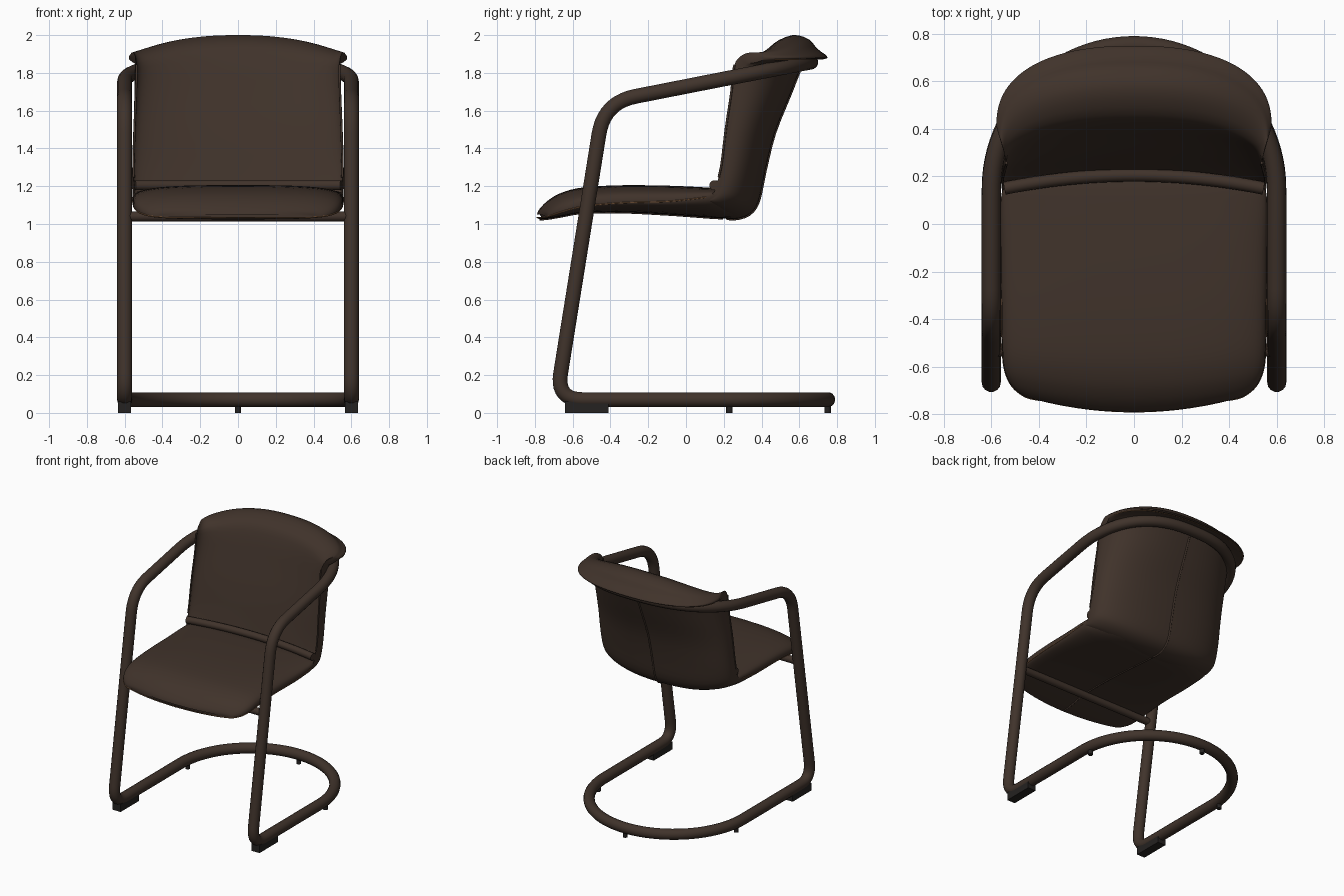
import bpy, bmesh, math
from mathutils import Vector

if "Cube" in bpy.data.objects:
    bpy.data.objects.remove(bpy.data.objects["Cube"])


def material(name, rgb):
    m = bpy.data.materials.new(name)
    m.diffuse_color = (*rgb, 1)
    m.use_nodes = True
    m.node_tree.nodes["Principled BSDF"].inputs["Base Color"].default_value = m.diffuse_color
    return m


LEATHER = material("brown leather", (0.051, 0.0325, 0.0235))
METAL = material("bronze metal", (0.051, 0.0330, 0.0240))
RUBBER = material("dark rubber", (0.018, 0.016, 0.015))
THREAD = material("tan thread", (0.17, 0.085, 0.038))


def finish(ob, mat, angle=50):
    ob.data.materials.clear()
    ob.data.materials.append(mat)
    bpy.ops.object.select_all(action='DESELECT')
    ob.select_set(True)
    bpy.context.view_layer.objects.active = ob
    bpy.ops.object.shade_smooth_by_angle(angle=math.radians(angle))
    return ob


def loft(name, rings, mat):
    """Skin a row of closed sections and cap both ends."""
    bm = bmesh.new()
    rows = [[bm.verts.new(p) for p in r] for r in rings]
    n = len(rows[0])
    for a, b in zip(rows, rows[1:]):
        for i in range(n):
            j = (i + 1) % n
            bm.faces.new((a[i], a[j], b[j], b[i]))
    bm.faces.new(rows[0])
    bm.faces.new(rows[-1])
    bmesh.ops.remove_doubles(bm, verts=bm.verts, dist=0.0005)
    bmesh.ops.recalc_face_normals(bm, faces=bm.faces)
    me = bpy.data.meshes.new(name)
    bm.to_mesh(me)
    bm.free()
    ob = bpy.data.objects.new(name, me)
    bpy.context.collection.objects.link(ob)
    return finish(ob, mat)


def tube(name, pts, radius, mat, cyclic=False, res=5):
    cu = bpy.data.curves.new(name, 'CURVE')
    cu.dimensions = '3D'
    cu.bevel_depth = radius
    cu.bevel_resolution = res
    cu.use_fill_caps = True
    sp = cu.splines.new('POLY')
    sp.points.add(len(pts) - 1)
    for p, co in zip(sp.points, pts):
        p.co = (*co, 1)
    sp.use_cyclic_u = cyclic
    ob = bpy.data.objects.new(name, cu)
    bpy.context.collection.objects.link(ob)
    bpy.ops.object.select_all(action='DESELECT')
    ob.select_set(True)
    bpy.context.view_layer.objects.active = ob
    bpy.ops.object.convert(target='MESH')
    return finish(bpy.context.object, mat)


def fillet(before, corner, after, trim, n=10):
    c = Vector(corner)
    a = c + (Vector(before) - c).normalized() * trim
    b = c + (Vector(after) - c).normalized() * trim
    return [a.lerp(c, t / n).lerp(c.lerp(b, t / n), t / n) for t in range(n + 1)]


def smooth_rows(rows, steps):
    """Catmull-Rom refinement of a list of number tuples."""
    out = []
    last = len(rows) - 1
    for i in range(last):
        q = [rows[max(0, min(last, i + k))] for k in (-1, 0, 1, 2)]
        for s in range(steps):
            t = s / steps
            out.append([0.5 * (2 * b + (c - a) * t + (2 * a - 5 * b + 4 * c - d) * t * t
                               + (3 * b - a - 3 * c + d) * t ** 3)
                        for a, b, c, d in zip(*q)])
    return out + [list(rows[last])]


# Continuous bent frame: rear base arc, front legs, arms and rear top arc
X, BASE_Z = 0.6, 0.07
low, high = (X, -0.686, BASE_Z), (X, -0.434, 1.643)
arm_z = lambda y: 1.67 + 0.195 * (y + 0.3)
half = []
for i in range(25):
    a = math.pi / 2 * (1 - i / 24)
    half.append(Vector((X * math.cos(a), 0.15 + 0.6 * math.sin(a), BASE_Z)))
half += fillet((X, 0, BASE_Z), low, high, 0.14)
half += fillet(low, high, (X, 0.15, arm_z(0.15)), 0.17)
for i in range(25):
    a = math.pi / 2 * i / 24
    y = 0.12 + 0.54 * math.sin(a) ** 0.9
    half.append(Vector((X * max(math.cos(a), 0) ** 0.8 if i < 24 else 0, y, arm_z(y))))
mirrored = [Vector((-p.x, p.y, p.z)) for p in reversed(half[1:-1])]
tube("bent_tube_frame", half + mirrored, 0.04, METAL, True)
tube("seat_crossbar", [(-X, -0.53, 1.04), (X, -0.53, 1.04)], 0.027, METAL)

# Seat pad stations: y, half width, crown z, edge z, underside z
seat = smooth_rows([
    (-0.79, 0.40, 1.050, 1.040, 1.030), (-0.775, 0.46, 1.080, 1.043, 1.025),
    (-0.73, 0.515, 1.125, 1.058, 1.028), (-0.66, 0.545, 1.165, 1.080, 1.040),
    (-0.55, 0.555, 1.193, 1.100, 1.058), (-0.35, 0.558, 1.205, 1.115, 1.062),
    (-0.10, 0.56, 1.203, 1.122, 1.050), (0.08, 0.56, 1.195, 1.140, 1.037),
    (0.15, 0.55, 1.19, 1.15, 1.032), (0.21, 0.51, 1.18, 1.15, 1.03),
    (0.26, 0.44, 1.17, 1.13, 1.033), (0.30, 0.34, 1.14, 1.10, 1.045)], 4)
rings = []
bow = lambda y, sx: 0.05 * sx * sx * max(0, min(1, -y / 0.7))
for y, hw, top, edge, bot in seat:
    ring = []
    for i in range(48):
        a = 2 * math.pi * i / 48
        c, s = math.cos(a), math.sin(a)
        sx = math.copysign(abs(c) ** 0.6, c)
        bulge = abs(s) ** (0.6 if s > 0 else 0.9)
        ring.append((hw * sx, y + bow(y, sx), edge + bulge * ((top if s > 0 else bot) - edge)))
    rings.append(ring)
loft("seat_pad", rings, LEATHER)

# Curved back with rolled top flap: centre y, z, side y, z, half width
back = smooth_rows([
    (0.22, 1.18, 0.15, 1.17, 0.550), (0.25, 1.30, 0.185, 1.30, 0.553),
    (0.30, 1.50, 0.21, 1.50, 0.548), (0.36, 1.70, 0.24, 1.70, 0.540),
    (0.41, 1.86, 0.252, 1.82, 0.537), (0.46, 1.952, 0.27, 1.87, 0.540),
    (0.565, 2.0, 0.31, 1.90, 0.548), (0.65, 1.978, 0.35, 1.908, 0.560),
    (0.695, 1.928, 0.38, 1.898, 0.570), (0.745, 1.89, 0.41, 1.885, 0.578),
    (0.735, 1.875, 0.41, 1.87, 0.575), (0.64, 1.885, 0.37, 1.855, 0.557),
    (0.61, 1.83, 0.30, 1.83, 0.537), (0.55, 1.68, 0.27, 1.68, 0.543),
    (0.47, 1.48, 0.235, 1.48, 0.555), (0.42, 1.28, 0.21, 1.29, 0.560),
    (0.385, 1.12, 0.185, 1.19, 0.560), (0.335, 1.05, 0.165, 1.15, 0.557),
    (0.25, 1.025, 0.12, 1.125, 0.553), (0.15, 1.04, 0.10, 1.13, 0.55)], 3)


def back_section(u):
    s, c = math.sin(u * math.pi / 2), max(0, math.cos(u * math.pi / 2))
    if abs(u) == 1:
        c = 0
    sx = math.copysign(abs(s) ** 0.85, s)
    return [(hw * sx, ys + (yc - ys) * c ** 0.85,
             zs + (zc - zs) * c ** (1.9 if zc > 1.9 else 1.4))
            for yc, zc, ys, zs, hw in back]


loft("back_shell", [back_section(i / 24) for i in range(-24, 25)], LEATHER)

# Seams: centre of the rear shell and seat underside, and the front side edges
tube("rear_seam", back_section(0)[36:56], 0.007, LEATHER)
tube("underside_seam", [(0, y, bot) for y, hw, top, edge, bot in seat[4:36]], 0.006, LEATHER)
for side in (-1, 1):
    tube("side_piping", back_section(side)[2:14], 0.006, LEATHER)

# Fine stitching tucked into the seat edge and under the flap lip
for side in (-1, 1):
    tube("seat_stitching", [(side * (hw - 0.002), y + bow(y, 1), edge - 0.002)
                            for y, hw, top, edge, bot in seat[:30]], 0.004, THREAD, res=1)
tube("front_stitching", [(0.4 * t / 12, -0.789 + 0.05 * (t / 12) ** 2, 1.035)
                         for t in range(-12, 13)], 0.003, THREAD, res=1)
tube("flap_stitching", [back_section(i / 24)[30] for i in range(-22, 23)], 0.003, THREAD, res=1)

# Padded welt where the back meets the seat
tube("lumbar_welt", [(0.545 * t / 12, 0.205 - 0.055 * (t / 12) ** 2, 1.205)
                     for t in range(-12, 13)], 0.027, LEATHER)

# Front rubber pads under the frame
for side in (-1, 1):
    bpy.ops.mesh.primitive_cube_add(size=1, location=(side * X, -0.525, 0.03))
    pad = bpy.context.object
    pad.name = "front_foot_pad"
    pad.scale = (0.068, 0.23, 0.06)
    finish(pad, RUBBER, 30)

# Small round rear glides
for x, y in ((-0.595, 0.23), (0.595, 0.23), (0, 0.75)):
    bpy.ops.mesh.primitive_cylinder_add(vertices=16, radius=0.017, depth=0.045,
                                        location=(x, y, 0.0225))
    glide = bpy.context.object
    glide.name = "rear_glide"
    finish(glide, RUBBER, 30)
